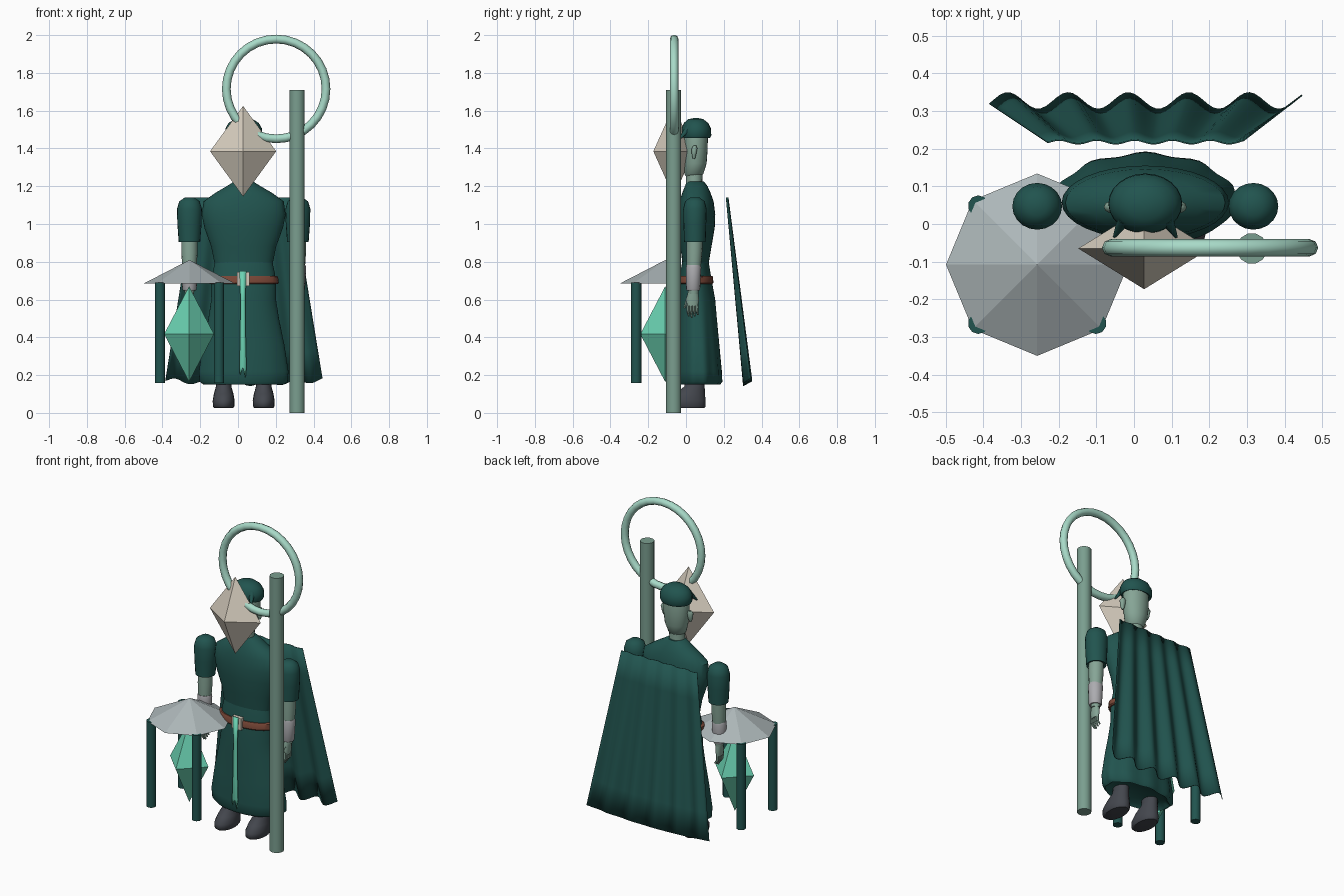
import bpy, bmesh, math
from mathutils import Vector

if "Cube" in bpy.data.objects:
    bpy.data.objects.remove(bpy.data.objects["Cube"])


def colour(name, r, g, b):
    m = bpy.data.materials.new(name)
    lin = [((c / 255 + 0.055) / 1.055) ** 2.4 if c > 10 else c / 3295 for c in (r, g, b)]
    m.diffuse_color = (*lin, 1)
    m.use_nodes = True
    m.node_tree.nodes["Principled BSDF"].inputs["Base Color"].default_value = m.diffuse_color
    return m


TEAL = colour("dark teal cloth", 33, 84, 79)
STAFF = colour("grey green", 122, 158, 143)
SKIN = colour("pale green skin", 134, 165, 150)
BEIGE = colour("beige", 214, 205, 190)
MINT = colour("pale mint", 168, 218, 200)
CRYSTAL = colour("bright mint", 108, 212, 180)
SILVER = colour("silver grey", 172, 182, 184)
CUFF = colour("cuff grey", 172, 172, 176)
BROWN = colour("brown leather", 120, 70, 54)
BOOT = colour("charcoal", 68, 71, 78)

CX = 0.03   # centre line of the figure


def build(name, verts, faces, mat, smooth=40):
    me = bpy.data.meshes.new(name)
    me.from_pydata(verts, [], faces)
    bm = bmesh.new()
    bm.from_mesh(me)
    bmesh.ops.recalc_face_normals(bm, faces=bm.faces)
    bm.to_mesh(me)
    bm.free()
    me.materials.append(mat)
    ob = bpy.data.objects.new(name, me)
    bpy.context.collection.objects.link(ob)
    if smooth:
        bpy.ops.object.select_all(action='DESELECT')
        ob.select_set(True)
        bpy.context.view_layer.objects.active = ob
        bpy.ops.object.shade_smooth_by_angle(angle=math.radians(smooth))
    return ob


def loft(name, cx, rings, mat, n=24, smooth=40, pleat=None):
    """Stack of ellipses, each (z, radius x, radius y, centre y)."""
    verts, faces = [], []
    for z, rx, ry, cy in rings:
        for i in range(n):
            a = 2 * math.pi * i / n
            k = 1 + (pleat(z, a) if pleat else 0)
            verts.append((cx + rx * k * math.cos(a), cy + ry * k * math.sin(a), z))
    for j in range(len(rings) - 1):
        for i in range(n):
            i2 = (i + 1) % n
            faces.append((j * n + i, j * n + i2, (j + 1) * n + i2, (j + 1) * n + i))
    faces += [tuple(range(n)), tuple(range(len(verts) - n, len(verts)))]
    return build(name, verts, faces, mat, smooth)


def rod(name, p0, p1, r0, r1, mat, n=8):
    """Tapered rod between two points."""
    p0, p1 = Vector(p0), Vector(p1)
    q = (p1 - p0).to_track_quat('Z', 'Y')
    verts = []
    for p, r in ((p0, r0), (p1, r1)):
        for i in range(n):
            a = 2 * math.pi * (i + 0.5) / n
            verts.append(p + q @ Vector((r * math.cos(a), r * math.sin(a), 0)))
    faces = [(i, (i + 1) % n, n + (i + 1) % n, n + i) for i in range(n)]
    return build(name, verts, faces + [tuple(range(n)), tuple(range(n, 2 * n))], mat, 50)


def gem(name, c, hx, hy, hz, mat):
    x, y, z = c
    verts = [(x + hx, y, z), (x, y + hy, z), (x - hx, y, z), (x, y - hy, z),
             (x, y, z + hz), (x, y, z - hz)]
    faces = [(i, (i + 1) % 4, k) for i in range(4) for k in (4, 5)]
    return build(name, verts, faces, mat, 0)


def box(name, x0, x1, y0, y1, z0, z1, mat):
    verts = [(x, y, z) for x in (x0, x1) for y in (y0, y1) for z in (z0, z1)]
    faces = [(0, 1, 3, 2), (4, 5, 7, 6), (0, 1, 5, 4), (2, 3, 7, 6), (0, 2, 6, 4), (1, 3, 7, 5)]
    return build(name, verts, faces, mat, 0)


# Staff, ring and the two gems
rod("staff", (0.313, -0.065, 0), (0.313, -0.065, 1.71), 0.041, 0.041, STAFF, 12)
bpy.ops.mesh.primitive_torus_add(major_segments=32, minor_segments=8, major_radius=0.264,
                                 minor_radius=0.023, location=(0.202, -0.063, 1.715),
                                 rotation=(math.pi / 2, 0, 0))
ring = bpy.context.object
ring.name = "ring"
ring.data.materials.append(MINT)
bpy.ops.object.shade_smooth_by_angle(angle=math.radians(60))
gem("face_gem", (0.027, -0.065, 1.385), 0.175, 0.108, 0.24, BEIGE)
gem("hanging_gem", (-0.259, -0.11, 0.417), 0.132, 0.132, 0.253, CRYSTAL)

# Canopy on four legs
SX, SY = -0.257, -0.108
edge = [(SX + 0.242 * math.cos(math.pi * i / 4), SY + 0.242 * math.sin(math.pi * i / 4), 0.685)
        for i in range(8)]
build("canopy", edge + [(SX, SY, 0.81)],
      [(i, (i + 1) % 8, 8) for i in range(8)] + [tuple(range(8))], SILVER, 0)
for sx in (-1, 1):
    for sy in (-1, 1):
        x, y = SX + sx * 0.156, SY + sy * 0.156
        rod("canopy_leg", (x, y, 0.157), (x, y, 0.69), 0.028, 0.028, TEAL, 10)

# Cape: a pleated sheet widening downwards
verts, faces = [], []
N, ROWS = 60, 6
for j in range(ROWS + 1):
    t = j / ROWS
    for i in range(N + 1):
        u = i / N
        wave = math.cos(2 * math.pi * (u * 0.83 - 0.05) / 0.16)
        half = 0.26 + 0.155 * t
        verts.append((CX + half * (2 * u - 1), 0.22 + 0.108 * t + (0.005 + 0.017 * t) * wave,
                      1.14 - 0.985 * t + 0.012 * t * wave + 0.02 * t * (2 * u - 1) ** 2))
for j in range(ROWS):
    for i in range(N):
        a = j * (N + 1) + i
        faces.append((a, a + 1, a + N + 2, a + N + 1))
cape = build("cape", verts, faces, TEAL, 40)
sol = cape.modifiers.new("thickness", 'SOLIDIFY')
sol.thickness = 0.004

# Robe: bodice and pleated skirt
loft("bodice", CX, [(0.78, .152, .068, .05), (0.88, .172, .082, .053), (0.98, .208, .097, .055),
                    (1.05, .222, .098, .057), (1.12, .212, .09, .056), (1.165, .15, .075, .055),
                    (1.20, .09, .06, .054), (1.225, .05, .045, .05)], TEAL, 32)


def folds(z, a):
    return 0.035 * math.cos(10 * a + math.pi / 2 * 2) * max(0, (0.68 - z) / 0.5) * (1 + math.sin(a)) / 2


loft("skirt", CX, [(0.17, .19, .09, .065), (0.15, .215, .112, .065), (0.165, .236, .122, .066),
                   (0.22, .24, .122, .064), (0.36, .218, .112, .062), (0.5, .188, .104, .058),
                   (0.6, .172, .098, .056), (0.68, .172, .088, .052), (0.74, .165, .08, .05),
                   (0.80, .152, .07, .05)], TEAL, 60, 50, folds)

# Belt, buckle and hanging sash
loft("belt", CX, [(0.682, .18, .09, .05), (0.688, .186, .095, .05), (0.72, .182, .093, .05),
                  (0.726, .174, .088, .05)], BROWN, 32)
box("buckle", -0.005, 0.06, -0.056, -0.03, 0.672, 0.745, BEIGE)
sash = [(0.75, .018), (0.6, .013), (0.4, .015), (0.24, .019)]
verts = []
for z, w in sash:
    y = -0.062 - 0.012 * (0.75 - z)
    verts += [(0.026 - w, y, z), (0.026, y - 0.003, z), (0.026 + w, y, z)]
verts += [(0.010, -0.07, 0.20), (0.040, -0.07, 0.185)]
faces = [(3 * j + k, 3 * j + k + 1, 3 * j + k + 4, 3 * j + k + 3) for j in range(3) for k in (0, 1)]
strip = build("sash", verts, faces + [(9, 10, 12), (10, 11, 13)], CRYSTAL, 30)
strip.modifiers.new("thickness", 'SOLIDIFY').thickness = 0.006

# Arms
for s in (-1, 1):
    x = CX + s * 0.287
    loft("sleeve", x, [(0.91, .045, .045, .047), (0.905, .057, .057, .047), (1.0, .064, .06, .047),
                       (1.08, .066, .062, .047), (1.12, .054, .052, .047), (1.14, .025, .025, .047)],
         TEAL, 20)
    loft("forearm", x, [(0.63, .024, .026, .04), (0.74, .036, .036, .04), (0.85, .043, .042, .044),
                        (0.92, .043, .043, .046)], SKIN, 16)
    loft("cuff", x, [(0.648, .034, .034, .038), (0.655, .038, .037, .038), (0.77, .044, .041, .04),
                     (0.782, .04, .038, .04)], CUFF, 16)
    loft("palm", x, [(0.565, .014, .030, .035), (0.60, .018, .034, .035), (0.65, .02, .025, .038)],
         SKIN, 12, 60)
    for k in range(4):
        y = 0.010 + 0.016 * k
        tip = (x - s * 0.014, y + 0.005, 0.505 + 0.008 * abs(k - 1))
        knee = (x, y, 0.54)
        rod("finger_base", (x, y, 0.58), knee, 0.009, 0.008, SKIN, 6)
        rod("finger_tip", knee, tip, 0.008, 0.005, SKIN, 6)
    rod("thumb", (x, 0.012, 0.615), (x - s * 0.012, -0.008, 0.555), 0.010, 0.006, SKIN, 6)

    # Boots
    loft("boot", CX + s * 0.106, [(0.025, .05, .088, .008), (0.035, .057, .098, .006),
                                  (0.065, .058, .098, .006), (0.10, .052, .08, .02),
                                  (0.14, .041, .054, .045), (0.22, .04, .048, .05)], BOOT, 20, 50)

    # Ears and the two front locks
    ear = loft("ear", CX + s * 0.09, [(1.345, .006, .006, .042), (1.365, .014, .012, .042),
                                      (1.40, .02, .016, .045), (1.415, .01, .008, .047)], SKIN, 10, 60)
    rod("front_lock", (CX + s * 0.055, 0.015, 1.51), (CX + s * 0.082, -0.034, 1.45),
        0.02, 0.004, TEAL, 8)

# Neck, head and cap of hair
loft("neck", CX, [(1.17, .052, .046, .045), (1.22, .046, .043, .043), (1.30, .046, .043, .045)],
     SKIN, 20)
loft("head", CX, [(1.245, .025, .032, .035), (1.265, .052, .05, .042), (1.32, .07, .059, .05),
                  (1.39, .079, .063, .051), (1.46, .079, .065, .051), (1.52, .066, .056, .051)],
     SKIN, 24, 50)
loft("hair", CX, [(1.462, .078, .062, .052), (1.455, .09, .073, .054), (1.47, .098, .08, .054),
                  (1.505, .097, .078, .054), (1.535, .08, .064, .053), (1.555, .048, .04, .052),
                  (1.561, .012, .01, .052)], TEAL, 24, 50)
